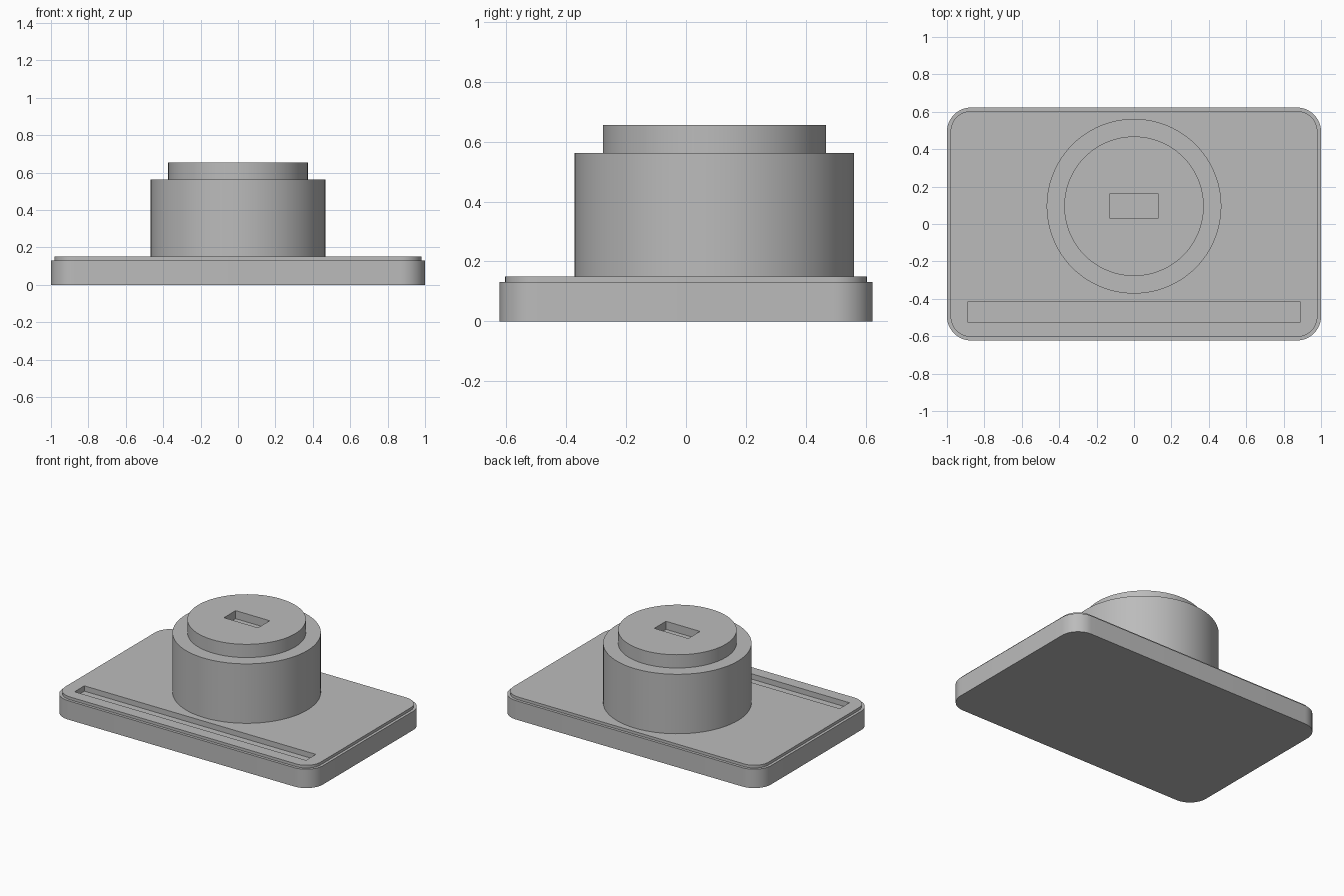
import bpy, bmesh, math

cube = bpy.data.objects.get("Cube")
if cube:
    bpy.data.objects.remove(cube, do_unlink=True)

# Single plain grey
grey = bpy.data.materials.new("plain grey")
grey.use_nodes = True
colour = (0.5, 0.5, 0.5, 1)
grey.diffuse_color = colour
grey.node_tree.nodes["Principled BSDF"].inputs["Base Color"].default_value = colour


def extrude(name, outline, z0, z1):
    """Solid prism from a closed outline."""
    bm = bmesh.new()
    face = bm.faces.new([bm.verts.new((x, y, z0)) for x, y in outline])
    top = bmesh.ops.extrude_face_region(bm, geom=[face])["geom"]
    verts = [v for v in top if isinstance(v, bmesh.types.BMVert)]
    bmesh.ops.translate(bm, vec=(0, 0, z1 - z0), verts=verts)
    bmesh.ops.recalc_face_normals(bm, faces=bm.faces)
    mesh = bpy.data.meshes.new(name)
    bm.to_mesh(mesh)
    bm.free()
    mesh.materials.append(grey)
    obj = bpy.data.objects.new(name, mesh)
    bpy.context.collection.objects.link(obj)
    return obj


def rounded(half_x, half_y, r, steps=12):
    points = []
    for i, (sx, sy) in enumerate([(1, 1), (-1, 1), (-1, -1), (1, -1)]):
        for k in range(steps + 1):
            a = (i + k / steps) * math.pi / 2
            points.append((sx * (half_x - r) + r * math.cos(a),
                           sy * (half_y - r) + r * math.sin(a)))
    return points


def circle(r, cy, n=96):
    return [(r * math.cos(2 * math.pi * k / n), cy + r * math.sin(2 * math.pi * k / n))
            for k in range(n)]


def pocket(obj, half_x, y0, y1, z0, z1):
    """Cut a rectangular recess into the top of a part."""
    outline = [(-half_x, y0), (half_x, y0), (half_x, y1), (-half_x, y1)]
    cutter = extrude("cutter", outline, z0, z1)
    cutter.hide_render = True
    mod = obj.modifiers.new("pocket", "BOOLEAN")
    mod.operation = "DIFFERENCE"
    mod.solver = "EXACT"
    mod.object = cutter
    bpy.context.view_layer.objects.active = obj
    bpy.ops.object.modifier_apply(modifier=mod.name)
    bpy.data.objects.remove(cutter, do_unlink=True)


# Base plate with a slightly inset top plate
CY = 0.095
base = extrude("base_plate", rounded(1, 0.623, 0.13), 0, 0.131)
top = extrude("top_plate", rounded(0.981, 0.604, 0.111), 0.09, 0.15)
# Round drum and its stepped cap
drum = extrude("drum", circle(0.467, CY), 0.15, 0.563)
cap = extrude("drum_cap", circle(0.373, CY), 0.563, 0.655)

# Long groove at the front and small slot in the cap
for part in (base, top):
    pocket(part, 0.89, -0.523, -0.416, 0.113, 0.2)
pocket(cap, 0.131, 0.033, 0.161, 0.599, 0.7)

for part in (base, top, drum, cap):
    bpy.ops.object.select_all(action="DESELECT")
    part.select_set(True)
    bpy.context.view_layer.objects.active = part
    bpy.ops.object.shade_smooth_by_angle(angle=math.radians(30))
